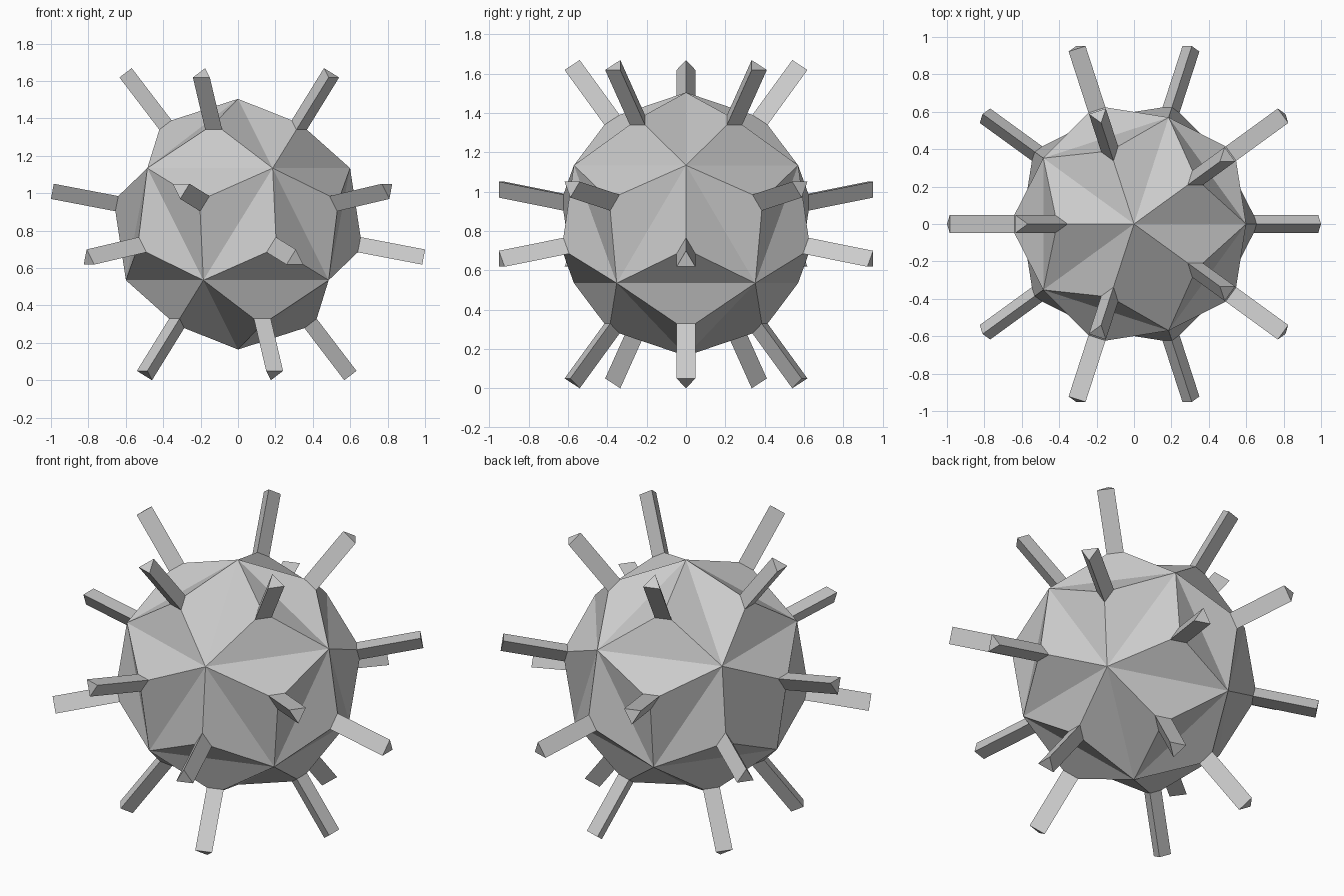
import bpy
import bmesh

cube = bpy.data.objects.get("Cube")
if cube:
    bpy.data.objects.remove(cube, do_unlink=True)

BODY_RADIUS = 0.67
SPIKE_RADIUS = 0.055     # corner distance of the triangular spike section
SPIKE_BASE = 0.657       # distance of spike foot from the centre
SPIKE_TIP = 1.008        # distance of spike end from the centre
CENTRE_HEIGHT = 0.8345

# Grey material
grey = bpy.data.materials.new("plain_grey")
grey.use_nodes = True
colour = (0.6, 0.6, 0.6, 1.0)
grey.diffuse_color = colour
grey.node_tree.nodes["Principled BSDF"].inputs["Base Color"].default_value = colour


def raise_faces(bm, faces, distance):
    """Extrude each face to a small triangle at a distance from the centre."""
    raised = bmesh.ops.extrude_discrete_faces(bm, faces=faces)["faces"]
    for face in raised:
        centre = face.calc_center_median()
        outward = centre.normalized()
        for v in face.verts:
            v.co = outward * distance + (v.co - centre).normalized() * SPIKE_RADIUS
    return raised


# Twenty-sided body, each side raised to a foot and drawn out into a spike
bm = bmesh.new()
bmesh.ops.create_icosphere(bm, subdivisions=1, radius=BODY_RADIUS)
feet = raise_faces(bm, bm.faces[:], SPIKE_BASE)
raise_faces(bm, feet, SPIKE_TIP)
bmesh.ops.recalc_face_normals(bm, faces=bm.faces[:])

mesh = bpy.data.meshes.new("spiked_ball")
bm.to_mesh(mesh)
bm.free()
mesh.materials.append(grey)
ball = bpy.data.objects.new("spiked_ball", mesh)
ball.location.z = CENTRE_HEIGHT
bpy.context.collection.objects.link(ball)
